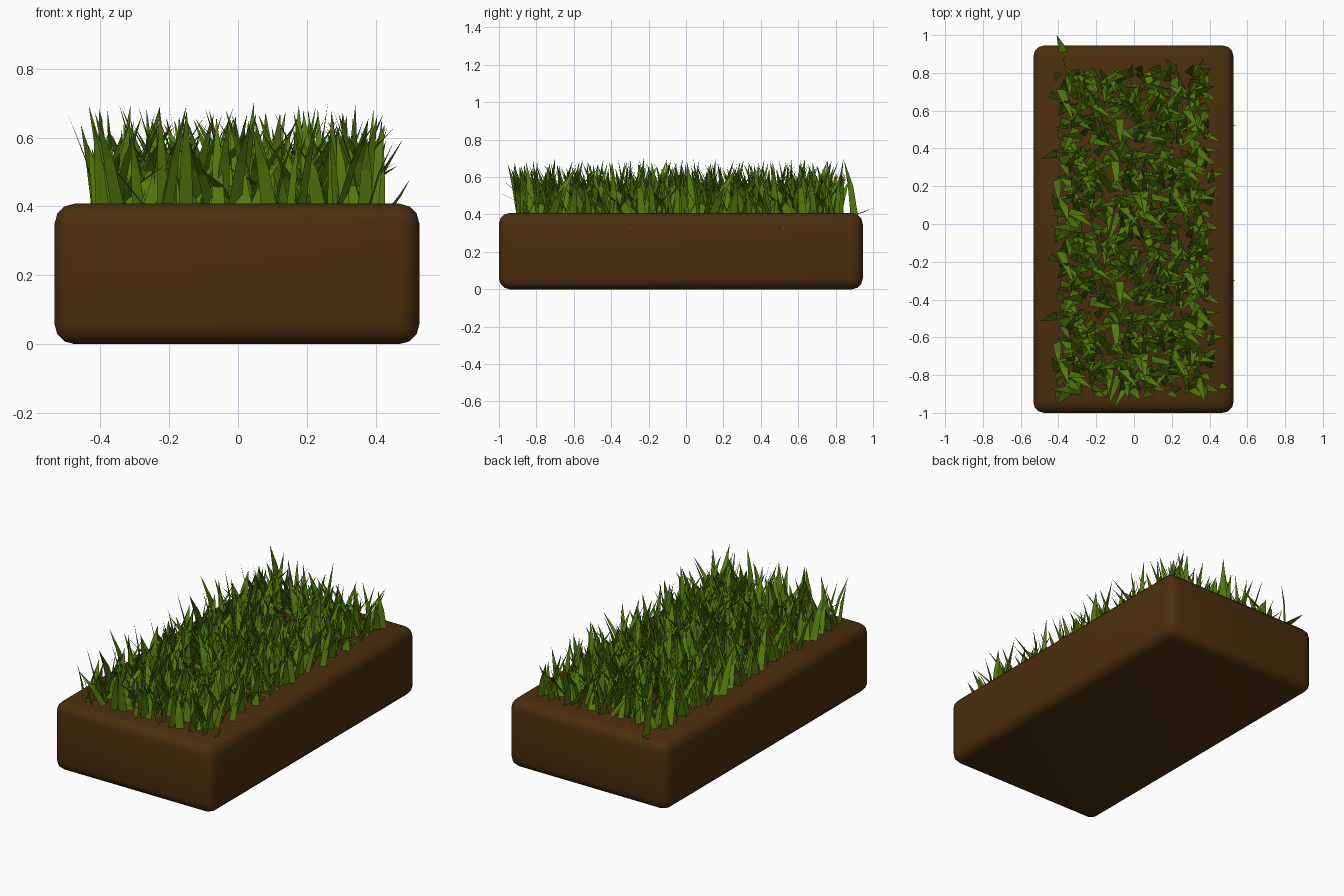
import bpy, bmesh, math, random
from mathutils import Vector

if "Cube" in bpy.data.objects:
    bpy.data.objects.remove(bpy.data.objects["Cube"])

random.seed(7)


def material(name, color):
    m = bpy.data.materials.new(name)
    m.diffuse_color = (*color, 1)
    m.use_nodes = True
    m.node_tree.nodes["Principled BSDF"].inputs["Base Color"].default_value = m.diffuse_color
    return m


brown = material("soil_brown", (0.07, 0.028, 0.004))
green = material("grass_green", (0.085, 0.195, 0.003))

SOIL_TOP = 0.408


def make_object(name, bm, mat):
    mesh = bpy.data.meshes.new(name)
    bm.to_mesh(mesh)
    bm.free()
    mesh.materials.append(mat)
    ob = bpy.data.objects.new(name, mesh)
    bpy.context.collection.objects.link(ob)
    return ob


def add_blade(bm, root, mid, tip, side, width):
    """Two-part blade: wide lower quad and a pointed upper triangle."""
    root, mid, tip = Vector(root), Vector(mid), Vector(tip)
    side = Vector(side).normalized()
    a, b = (bm.verts.new(root + side * s * width / 2) for s in (-1, 1))
    c, d = (bm.verts.new(mid + side * s * width * 0.36) for s in (1, -1))
    bm.faces.new((a, b, c, d))
    bm.faces.new((d, c, bm.verts.new(tip)))


# Soil block with rounded edges
bm = bmesh.new()
bmesh.ops.create_cube(bm, size=1)
for v in bm.verts:
    v.co = (v.co.x * 1.06 - 0.003, v.co.y * 1.945 - 0.0275, (v.co.z + 0.5) * SOIL_TOP)
soil = make_object("soil_block", bm, brown)
bevel = soil.modifiers.new("rounded_edges", "BEVEL")
bevel.width = 0.058
bevel.segments = 3
bpy.context.view_layer.objects.active = soil
soil.select_set(True)
bpy.ops.object.shade_smooth()

# Grass patch: jittered grid of leaning blades, repeated along the block
HALF_X, PATCH_Y = 0.41, 0.86
NX, NY = 16, 24
bm = bmesh.new()
for i in range(NX):
    for j in range(NY):
        x = ((i + random.random()) / NX * 2 - 1) * HALF_X
        y = (j + random.random()) / NY * PATCH_Y
        turn = random.uniform(0, math.tau)
        lean = Vector((math.cos(turn), math.sin(turn), 0))
        # Blades next to the border lean less far outwards
        outward = (lean.x * x > 0 and abs(x) > 0.33) or (lean.y * (y - PATCH_Y / 2) > 0 and abs(y - PATCH_Y / 2) > 0.35)
        reach = random.uniform(0.04, 0.1 if outward else 0.21)
        height = math.sqrt(max(0.01, random.uniform(0.16, 0.295) ** 2 - reach ** 2 * 0.6))
        side = Vector((-lean.y, lean.x, 0)) + lean * random.uniform(-0.5, 0.5)
        side.z = random.uniform(-0.35, 0.35)
        root = Vector((x, y, SOIL_TOP - 0.015))
        mid = root + lean * reach * 0.42 + Vector((0, 0, 0.015 + height * 0.5))
        tip = root + lean * reach + Vector((0, 0, 0.015 + height))
        add_blade(bm, root, mid, tip, side, random.uniform(0.034, 0.058))
patch = make_object("grass_patch_front", bm, green)
patch.location = (0, -0.895, 0)
rear = patch.copy()
rear.name = "grass_patch_rear"
rear.location.y += 0.86
bpy.context.collection.objects.link(rear)

# Stray blades at the rear corner and drooping over the right edge
bm = bmesh.new()
add_blade(bm, (-0.36, 0.87, 0.39), (-0.385, 0.94, 0.41), (-0.41, 1.0, 0.435), (1, 0.4, 0), 0.05)
add_blade(bm, (-0.36, 0.90, 0.39), (-0.37, 0.88, 0.55), (-0.38, 0.845, 0.69), (0.5, 1, 0), 0.045)
add_blade(bm, (0.44, -0.85, 0.39), (0.47, -0.86, 0.43), (0.50, -0.87, 0.48), (0.3, 1, 0), 0.04)
for y in (-0.3, 0.52):
    add_blade(bm, (0.46, y, 0.40), (0.51, y, 0.36), (0.537, y, 0.315), (0, 1, 0), 0.015)
make_object("stray_blades", bm, green)
